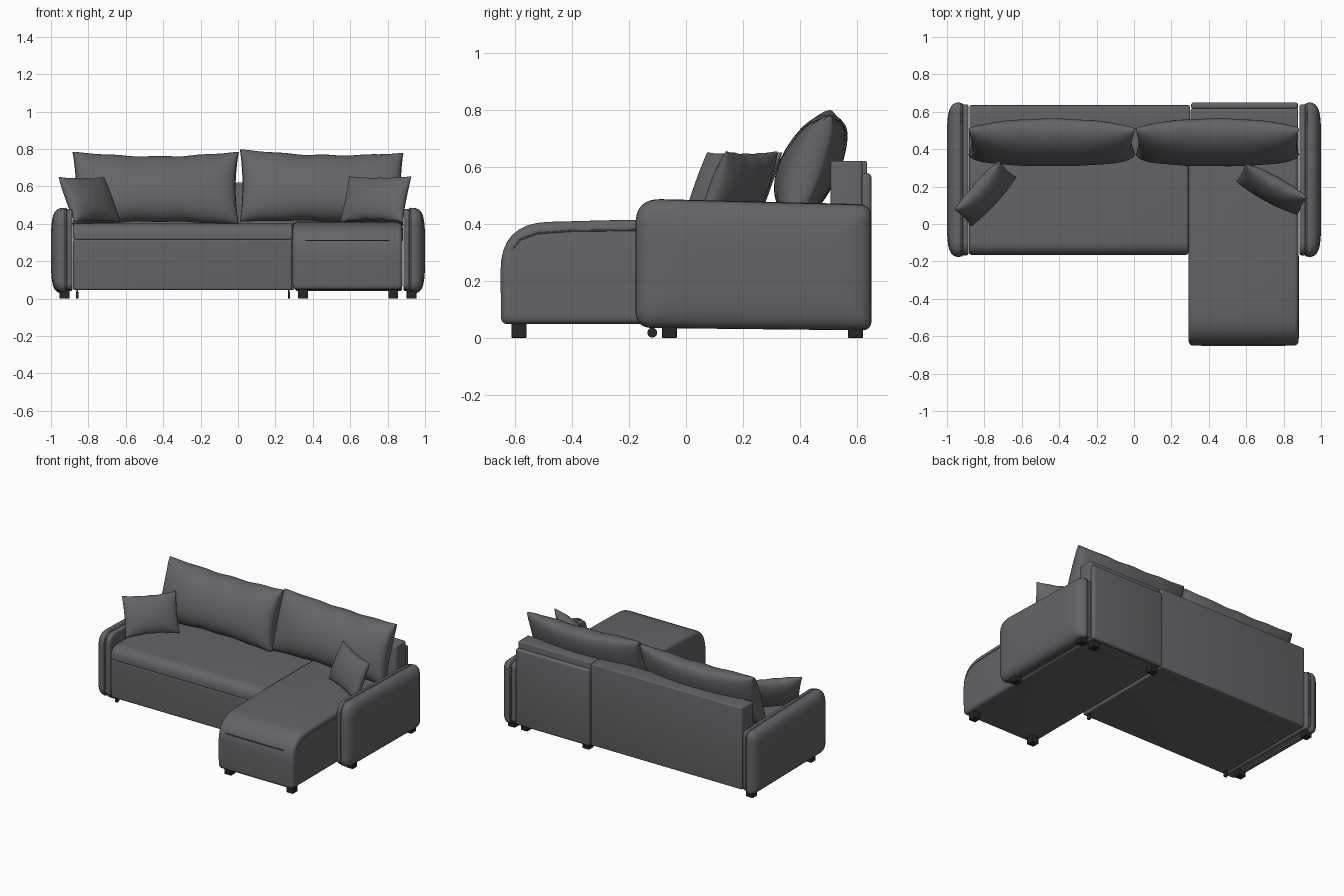
import bpy, bmesh, math
from mathutils import Vector

old = bpy.data.objects.get("Cube")
if old:
    bpy.data.objects.remove(old, do_unlink=True)


def material(name, rgb):
    m = bpy.data.materials.new(name)
    m.use_nodes = True
    m.diffuse_color = (*rgb, 1)
    bsdf = m.node_tree.nodes["Principled BSDF"]
    bsdf.inputs["Base Color"].default_value = (*rgb, 1)
    bsdf.inputs["Roughness"].default_value = 0.8
    return m


FABRIC = material("grey fabric", (0.13, 0.125, 0.138))
BLACK = material("black plastic", (0.02, 0.02, 0.021))
made = []


def finish(name, bm, mat):
    bmesh.ops.recalc_face_normals(bm, faces=bm.faces)
    me = bpy.data.meshes.new(name)
    bm.to_mesh(me)
    bm.free()
    me.materials.append(mat)
    ob = bpy.data.objects.new(name, me)
    bpy.context.collection.objects.link(ob)
    made.append(ob)
    return ob


def box(name, lo, hi, r=0.0, mat=FABRIC):
    """Box between two corners with rounded edges."""
    bm = bmesh.new()
    bmesh.ops.create_cube(bm, size=1)
    for v in bm.verts:
        v.co = [lo[i] + (v.co[i] + 0.5) * (hi[i] - lo[i]) for i in range(3)]
    if r:
        bmesh.ops.bevel(bm, geom=bm.edges[:], offset=r, segments=4,
                        profile=0.5, affect='EDGES')
    return finish(name, bm, mat)


def rounded(corners, steps=8):
    """Closed outline from (y, z, radius) corners."""
    out = []
    for i, (y, z, r) in enumerate(corners):
        c = Vector((y, z))
        a = c + (Vector(corners[i - 1][:2]) - c).normalized() * r
        b = c + (Vector(corners[(i + 1) % len(corners)][:2]) - c).normalized() * r
        for k in range(steps + 1):
            t = k / steps
            out.append(a * (1 - t) ** 2 + c * 2 * t * (1 - t) + b * t * t)
    return out


def slab(name, outline, stations):
    """Outline in y-z swept through (x, inset) stations and capped."""
    ys, zs = [p.x for p in outline], [p.y for p in outline]
    cy, cz = (min(ys) + max(ys)) / 2, (min(zs) + max(zs)) / 2
    hy, hz = max(ys) - cy, max(zs) - cz
    bm = bmesh.new()
    rings = [[bm.verts.new((x, cy + (p.x - cy) * (1 - d / hy), cz + (p.y - cz) * (1 - d / hz)))
              for p in outline] for x, d in stations]
    n = len(outline)
    for a, b in zip(rings, rings[1:]):
        for i in range(n):
            j = (i + 1) % n
            bm.faces.new((a[i], a[j], b[j], b[i]))
    bm.faces.new(rings[0])
    bm.faces.new(rings[-1])
    return finish(name, bm, FABRIC)


def soft_stations(x0, x1, r, steps=5):
    """Stations giving both ends of a slab a quarter-round edge."""
    ang = [math.pi / 2 * k / steps for k in range(steps + 1)]
    left = [(x0 + r * (1 - math.cos(a)), r * (1 - math.sin(a))) for a in ang]
    return left + [(x0 + x1 - x, d) for x, d in reversed(left)]


def piping(name, points, radius, closed):
    cu = bpy.data.curves.new(name, 'CURVE')
    cu.dimensions = '3D'
    cu.bevel_depth = radius
    cu.bevel_resolution = 2
    sp = cu.splines.new('POLY')
    sp.points.add(len(points) - 1)
    for p, co in zip(sp.points, points):
        p.co = (*co, 1)
    sp.use_cyclic_u = closed
    cu.materials.append(FABRIC)
    ob = bpy.data.objects.new(name, cu)
    bpy.context.collection.objects.link(ob)


def pillow(name, centre, u_half, v_half, front, rear, pinch, bow, blunt, n=28):
    """Stuffed cushion: two bulging sheets joined along a wavy seam."""
    centre, U, V = Vector(centre), Vector(u_half), Vector(v_half)
    N = U.cross(V).normalized()
    bm = bmesh.new()
    grid = {}
    for side, thick in ((1, front), (-1, -rear)):
        for i in range(n + 1):
            for j in range(n + 1):
                u = math.sin(math.pi * (i / n - 0.5))
                v = math.sin(math.pi * (j / n - 0.5))
                eu, ev = max(0, 1 - u * u), max(0, 1 - v * v)
                rim = i in (0, n) or j in (0, n)
                if rim and side < 0:
                    grid[side, i, j] = grid[1, i, j]
                    continue
                d = 0 if rim else thick * eu ** blunt * ev ** 0.45
                d *= 1 + 0.04 * math.sin(11 * u + 2 * v) * v * v
                d -= bow * eu * (v + 1) / 2
                wave = 0.015 * math.sin(12 * u + 1) * eu
                co = (centre + U * u * (1 - pinch * 0.4 * ev)
                      + V * v * (1 - pinch * eu + wave) + N * d)
                grid[side, i, j] = bm.verts.new(co)
    for s in (1, -1):
        for i in range(n):
            for j in range(n):
                bm.faces.new([grid[s, i + a, j + b]
                              for a, b in ((0, 0), (1, 0), (1, 1), (0, 1))])
    finish(name, bm, FABRIC)


# Main seat: base and cushion meeting at a seam
base = rounded([(-0.16, 0.045, 0.015), (-0.165, 0.316, 0.01), (0.52, 0.316, 0.01), (0.52, 0.045, 0.01)])
slab("seat_base", base, soft_stations(-0.882, 0.29, 0.012))
top = rounded([(-0.165, 0.314, 0.01), (-0.165, 0.403, 0.075), (0.52, 0.403, 0.01), (0.52, 0.314, 0.01)])
slab("seat_cushion", top, soft_stations(-0.882, 0.291, 0.014))

# Chaise with a large rounded front
chaise = rounded([(-0.648, 0.048, 0.025), (-0.652, 0.402, 0.17), (-0.2, 0.414, 0.1),
                  (0.52, 0.41, 0.01), (0.52, 0.048, 0.01)])
slab("chaise", chaise, soft_stations(0.292, 0.88, 0.025))
piping("chaise_front_seam", [(0.36, -0.65, 0.31), (0.81, -0.65, 0.31)], 0.003, False)
piping("chaise_side_seam", [(0.879, -0.61, 0.31), (0.88, -0.58, 0.345), (0.88, -0.52, 0.367),
                            (0.88, -0.4, 0.375), (0.88, -0.17, 0.378)], 0.003, False)

# Backrest frames and rear panel behind the chaise
box("main_back", (-0.88, 0.507, 0.045), (0.3, 0.635, 0.62), 0.008)
box("chaise_back", (0.303, 0.507, 0.045), (0.878, 0.618, 0.62), 0.01)
panel = box("chaise_rear_panel", (0.305, 0.614, 0.04), (0.878, 0.65, 0.577), 0.015)

# Arms: thin inner panel, domed outer panel, piping between them
outer = rounded([(-0.177, 0.035, 0.06), (-0.177, 0.488, 0.09), (0.65, 0.466, 0.045), (0.65, 0.026, 0.035)])
inner = rounded([(-0.168, 0.045, 0.04), (-0.168, 0.482, 0.08), (0.64, 0.462, 0.04), (0.64, 0.04, 0.03)])
dome = [(0.92, 0.012), (0.926, 0.003), (0.935, 0), (0.95, 0.002), (0.965, 0.008),
        (0.978, 0.02), (0.988, 0.04), (0.995, 0.07), (1.0, 0.13)]
for s, side in ((1, "left"), (-1, "right")):
    slab(side + "_arm_outer", outer, [(s * x, d) for x, d in dome])
    slab(side + "_arm_inner", inner, [(s * x, d) for x, d in soft_stations(0.884, 0.922, 0.014)])
    piping(side + "_arm_piping", [(s * 0.921, p.x, p.y) for p in inner], 0.006, True)

# Back cushions leaning on the frame
pillow("back_cushion_right", (-0.44, 0.44, 0.59), (0.445, 0, 0), (0, 0.068, 0.195),
       0.13, 0.075, 0.1, 0.035, 0.28)
pillow("back_cushion_left", (0.447, 0.44, 0.595), (0.437, 0, -0.01), (0, 0.068, 0.193),
       0.13, 0.075, 0.08, 0.035, 0.28)

# Scatter pillows
pillow("scatter_pillow_right", (-0.795, 0.163, 0.53), (0.12, 0.131, 0), (-0.044, 0.043, 0.12),
       0.06, 0.06, 0.1, 0, 0.45)
pillow("scatter_pillow_left", (0.737, 0.186, 0.532), (0.166, -0.09, 0), (0.024, 0.045, 0.122),
       0.06, 0.06, 0.1, 0, 0.45)

# Feet
spots = [(s * 0.928, y) for s in (1, -1) for y in (-0.058, 0.594)]
spots += [(x, y) for x in (0.348, 0.83) for y in (-0.585, 0.594)]
for k, (x, y) in enumerate(spots):
    box(f"foot_{k + 1}", (x - 0.026, y - 0.026, 0), (x + 0.026, y + 0.026, 0.055), 0.003, BLACK)

# Casters under the pull-out front
for x, side in ((-0.86, "right"), (0.272, "left")):
    bm = bmesh.new()
    bmesh.ops.create_cone(bm, cap_ends=True, segments=20, radius1=0.017, radius2=0.017, depth=0.012)
    for v in bm.verts:
        v.co = (x + v.co.z, -0.118 + v.co.x, 0.018 + v.co.y)
    finish(side + "_caster", bm, BLACK)
    box(side + "_caster_bracket", (x - 0.004, -0.126, 0.02), (x + 0.004, -0.11, 0.05), 0, BLACK)

# Smooth shading with sharp edges kept
bpy.ops.object.select_all(action='DESELECT')
for ob in made:
    ob.select_set(True)
bpy.context.view_layer.objects.active = made[0]
bpy.ops.object.shade_smooth_by_angle(angle=math.radians(40))
